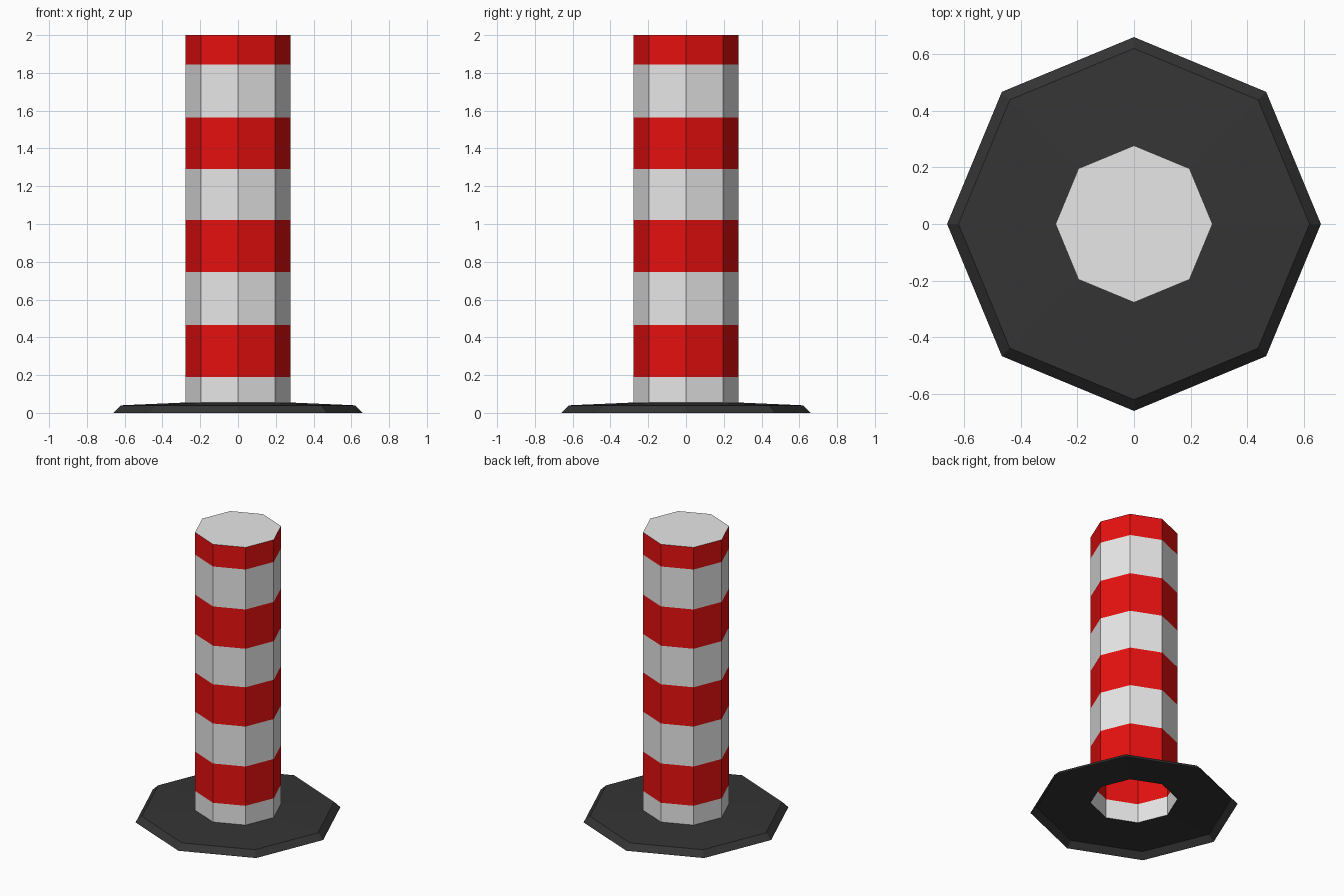
import bpy, bmesh, math

if "Cube" in bpy.data.objects:
    bpy.data.objects.remove(bpy.data.objects["Cube"])

SIDES = 8


def material(name, rgb):
    m = bpy.data.materials.new(name)
    m.diffuse_color = (*rgb, 1.0)
    m.use_nodes = True
    m.node_tree.nodes["Principled BSDF"].inputs["Base Color"].default_value = m.diffuse_color
    return m


white = material("white", (0.8, 0.8, 0.8))
red = material("red", (0.8, 0.005, 0.005))
rubber = material("dark rubber", (0.035, 0.035, 0.035))


def octagon_shell(name, profile, mats, rule=None, cap=False):
    """Open eight-sided shell from (radius, z) rings listed bottom to top."""
    bm = bmesh.new()
    rings = []
    for r, z in profile:
        rings.append([bm.verts.new((r * math.cos(2 * math.pi * i / SIDES),
                                    r * math.sin(2 * math.pi * i / SIDES), z))
                      for i in range(SIDES)])
    for k, (a, b) in enumerate(zip(rings, rings[1:])):
        for i in range(SIDES):
            j = (i + 1) % SIDES
            f = bm.faces.new((a[i], a[j], b[j], b[i]))
            f.material_index = rule(k) if rule else 0
    if cap:
        bm.faces.new(rings[-1]).material_index = 0
    me = bpy.data.meshes.new(name)
    bm.to_mesh(me)
    bm.free()
    for m in mats:
        me.materials.append(m)
    ob = bpy.data.objects.new(name, me)
    bpy.context.collection.objects.link(ob)
    return ob


# Rubber foot: sloped rim and shallow cone, open underneath
octagon_shell("base_plate", [(0.66, 0.0), (0.62, 0.04), (0.277, 0.055)], [rubber])

# Striped post: alternating bands, white first, white cap, open at the bottom
levels = [0.055, 0.19, 0.465, 0.745, 1.02, 1.29, 1.565, 1.845, 2.0]
octagon_shell("striped_post", [(0.277, z) for z in levels], [white, red],
              rule=lambda k: k % 2, cap=True)
